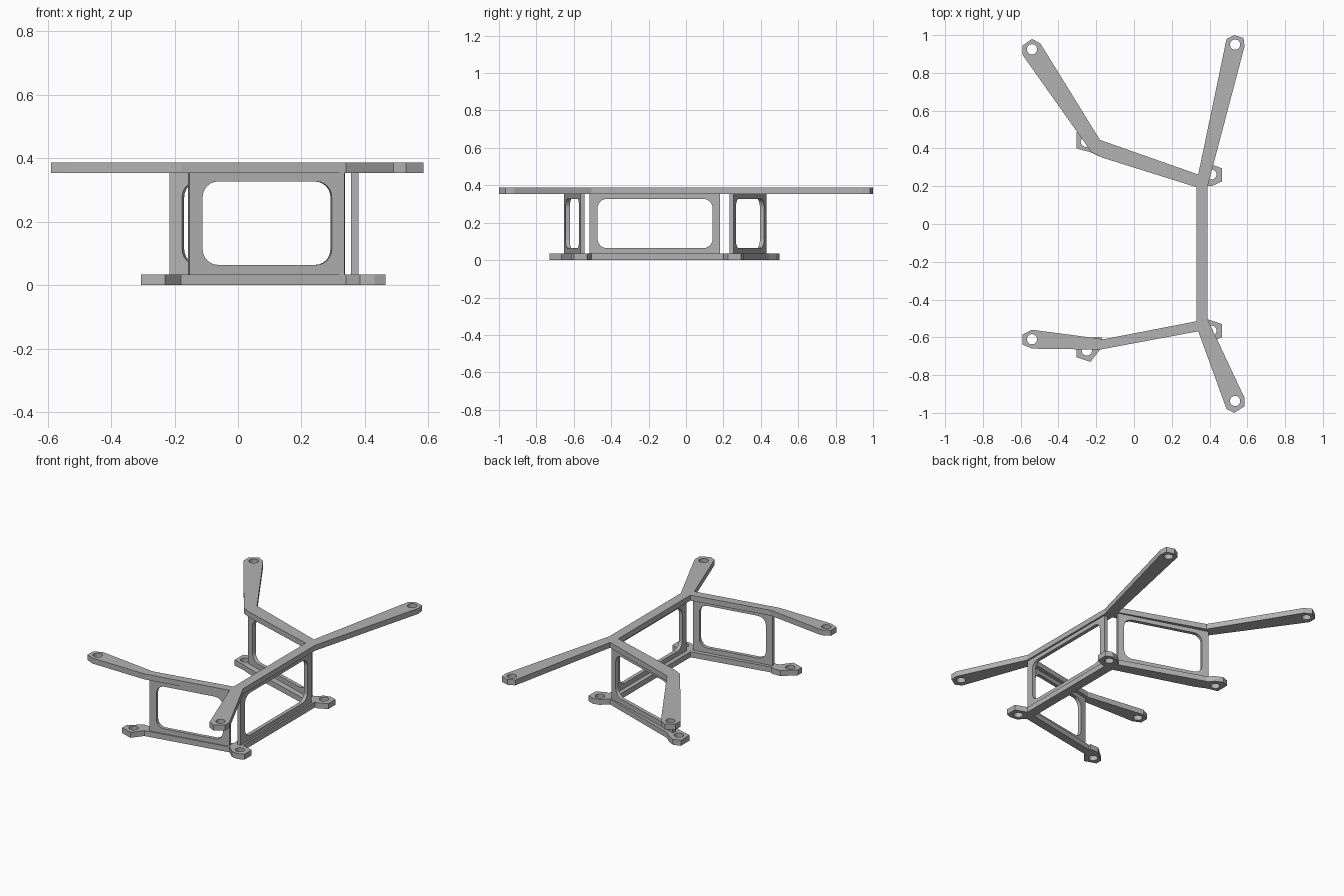
import bpy
from math import cos, sin, pi, atan2, hypot
from mathutils import Matrix, Vector

cube = bpy.data.objects.get("Cube")
if cube:
    bpy.data.objects.remove(cube, do_unlink=True)

grey = bpy.data.materials.new("plain grey")
grey.use_nodes = True
colour = (0.45, 0.45, 0.45, 1)
grey.diffuse_color = colour
grey.node_tree.nodes["Principled BSDF"].inputs["Base Color"].default_value = colour

THICK = 0.034        # plate thickness
TOP_Z = 0.353        # underside of the upper frame


def sheet(name, loops, thickness, matrix):
    """Flat sheet from an outline plus hole loops, centred on its own plane."""
    curve = bpy.data.curves.new(name, 'CURVE')
    curve.dimensions = '2D'
    curve.fill_mode = 'BOTH'
    curve.extrude = thickness / 2
    for loop in loops:
        spline = curve.splines.new('POLY')
        spline.points.add(len(loop) - 1)
        for point, (x, y) in zip(spline.points, loop):
            point.co = (x, y, 0, 1)
        spline.use_cyclic_u = True
    temp = bpy.data.objects.new(name + " outline", curve)
    bpy.context.collection.objects.link(temp)
    bpy.context.view_layer.update()
    mesh = bpy.data.meshes.new_from_object(
        temp.evaluated_get(bpy.context.evaluated_depsgraph_get()))
    bpy.data.objects.remove(temp, do_unlink=True)
    mesh.transform(matrix)
    mesh.materials.clear()
    mesh.materials.append(grey)
    for poly in mesh.polygons:
        poly.use_smooth = False
    obj = bpy.data.objects.new(name, mesh)
    bpy.context.collection.objects.link(obj)
    return obj


def circle(centre, r, n=24):
    return [(centre[0] + r * cos(2 * pi * i / n),
             centre[1] + r * sin(2 * pi * i / n)) for i in range(n)]


def rounded_rect(x0, y0, x1, y1, r, n=6):
    corners = [(x1 - r, y1 - r), (x0 + r, y1 - r), (x0 + r, y0 + r), (x1 - r, y0 + r)]
    return [(cx + r * cos((k + i / n) * pi / 2), cy + r * sin((k + i / n) * pi / 2))
            for k, (cx, cy) in enumerate(corners) for i in range(n + 1)]


# Upper frame: three bars with four splayed arms
upper = [(.39, .2), (.585, .94), (.58, .985), (.53, 1), (.49, .98), (.34, .262),
         (-.18, .445), (-.495, .955), (-.54, .98), (-.59, .945), (-.59, .895),
         (-.225, .38), (-.17, .352), (.33, .195), (.33, -.515), (-.16, -.61),
         (-.54, -.56), (-.59, -.585), (-.59, -.638), (-.54, -.66), (-.18, -.665),
         (.34, -.568), (.49, -.98), (.53, -1), (.585, -.965), (.585, -.92), (.39, -.505)]
upper_holes = [(.535, .95), (-.54, .925), (-.54, -.61), (.535, -.937)]
sheet("upper_frame", [upper] + [circle(c, .027) for c in upper_holes], THICK,
      Matrix.Translation((0, 0, TOP_Z + THICK / 2)))

# Lower frame: the same bars with four short mounting tabs
lower = [(.39, .2), (.41, .2), (.465, .225), (.465, .295), (.425, .31), (.385, .3),
         (.34, .262), (-.18, .445), (-.22, .48), (-.26, .5), (-.305, .485), (-.305, .4),
         (-.23, .38), (-.17, .352), (.33, .195), (.33, -.515), (-.17, -.612),
         (-.17, -.6), (-.23, -.6), (-.305, -.665), (-.305, -.705), (-.23, -.73),
         (-.18, -.665), (.34, -.568), (.385, -.61), (.43, -.615), (.465, -.6),
         (.465, -.53), (.39, -.505)]
lower_holes = [(.41, .262), (-.255, .435), (-.25, -.67), (.41, -.565)]
sheet("lower_frame", [lower] + [circle(c, .027) for c in lower_holes], THICK,
      Matrix.Translation((0, 0, THICK / 2)))

# Upright walls, each with one rounded window
walls = {"side_wall": ((.368, -.515), (.368, .182)),
         "front_wall": ((-.155, -.64), (.333, -.553)),
         "back_wall": ((-.213, .419), (.333, .243))}
for name, (a, b) in walls.items():
    length = hypot(b[0] - a[0], b[1] - a[1])
    height = TOP_Z - THICK
    window = rounded_rect(.042, .03, length - .04, height - .026, .05)
    outline = [(0, 0), (length, 0), (length, height), (0, height)]
    place = (Matrix.Translation(Vector((a[0], a[1], THICK)))
             @ Matrix.Rotation(atan2(b[1] - a[1], b[0] - a[0]), 4, 'Z')
             @ Matrix.Rotation(pi / 2, 4, 'X'))
    sheet(name, [outline, window], .023, place)
